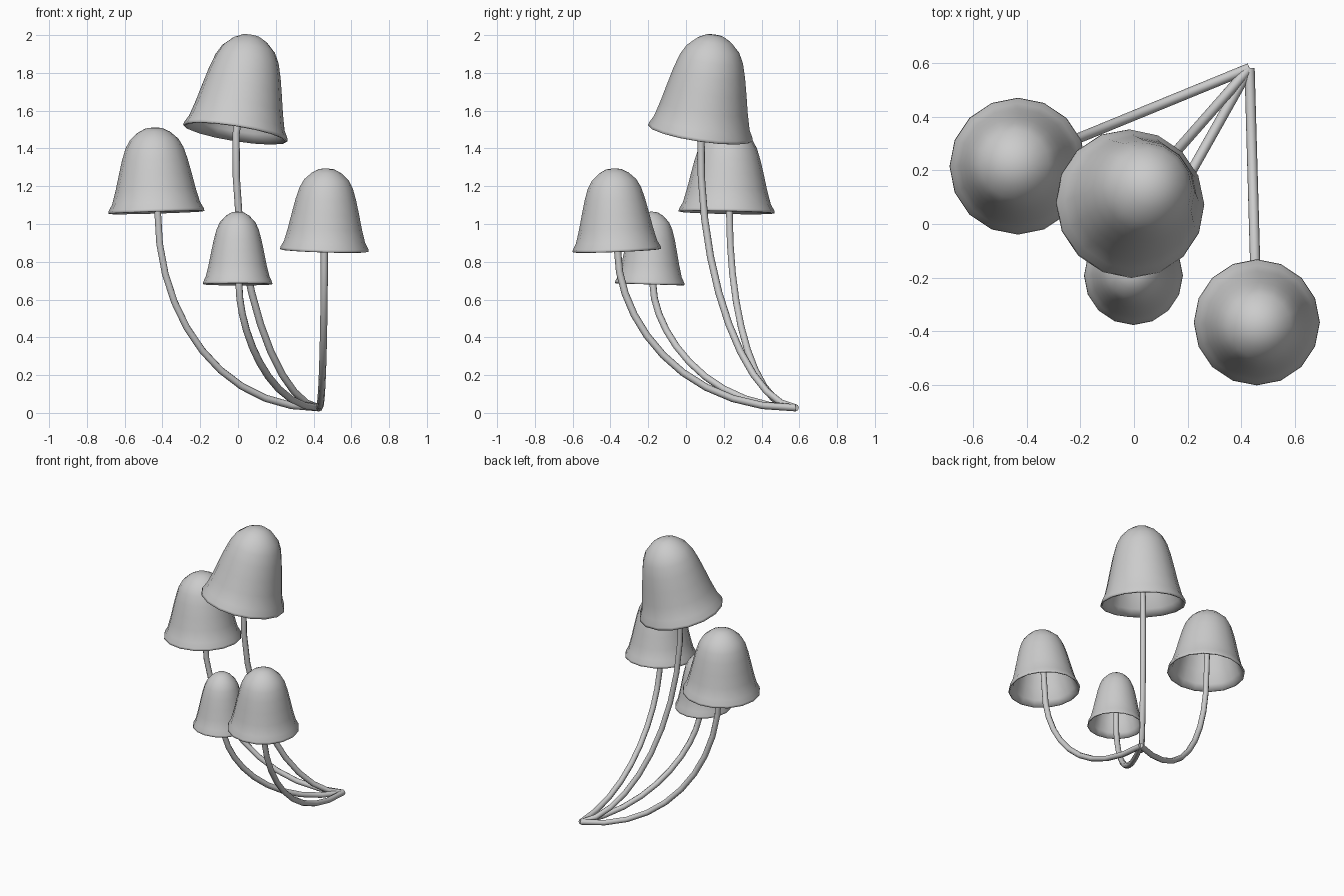
import bpy, bmesh, math
from mathutils import Vector

if "Cube" in bpy.data.objects:
    bpy.data.objects.remove(bpy.data.objects["Cube"])

BASE = Vector((0.43, 0.58))   # shared root of all stems (x, y)
SIDES = 16

# Cap profile as (radius, height): outer skin from the apex down, then the lip and the hollow inside
PROFILE = [(0.0, 1.0), (0.17, 0.99), (0.33, 0.945), (0.50, 0.86), (0.60, 0.76),
           (0.68, 0.62), (0.755, 0.45), (0.83, 0.27), (0.91, 0.11), (0.985, 0.035),
           (0.995, 0.005), (0.96, 0.0), (0.86, 0.09), (0.76, 0.27), (0.68, 0.45),
           (0.60, 0.62), (0.42, 0.82), (0.0, 0.93)]


def make_cap(name, centre, axis, radius, height):
    bm = bmesh.new()
    verts = [bm.verts.new((r * radius, 0, z * height)) for r, z in PROFILE]
    edges = [bm.edges.new(p) for p in zip(verts, verts[1:])]
    bmesh.ops.spin(bm, geom=verts + edges, cent=(0, 0, 0), axis=(0, 0, 1),
                   angle=math.tau, steps=SIDES)
    bmesh.ops.remove_doubles(bm, verts=bm.verts, dist=1e-4)
    bmesh.ops.recalc_face_normals(bm, faces=bm.faces)
    for f in bm.faces:
        f.smooth = True
    mesh = bpy.data.meshes.new(name)
    bm.to_mesh(mesh)
    bm.free()
    ob = bpy.data.objects.new(name, mesh)
    ob.location = centre
    ob.rotation_mode = 'QUATERNION'
    ob.rotation_quaternion = Vector((0, 0, 1)).rotation_difference(axis)
    bpy.context.collection.objects.link(ob)


def make_stem(name, foot, handles, neck_z, tip):
    # handles are (fraction of the way from root to neck, height)
    def at(t, z):
        p = BASE.lerp(Vector(foot), t)
        return Vector((p.x, p.y, z))
    curve = bpy.data.curves.new(name, 'CURVE')
    curve.dimensions = '3D'
    curve.bevel_depth = 0.019
    curve.bevel_resolution = 2
    curve.resolution_u = 10
    curve.use_fill_caps = True
    sp = curve.splines.new('BEZIER')
    sp.bezier_points.add(2)
    a, b, c = sp.bezier_points
    for p in (a, b, c):
        p.handle_left_type = p.handle_right_type = 'FREE'
    root, neck = at(0, 0.027), at(1, neck_z)
    a.co, a.handle_left, a.handle_right = root, root, at(*handles[0])
    b.co, b.handle_left, b.handle_right = neck, at(*handles[1]), neck.lerp(tip, 0.33)
    c.co, c.handle_left, c.handle_right = tip, neck.lerp(tip, 0.67), tip
    ob = bpy.data.objects.new(name, curve)
    bpy.context.collection.objects.link(ob)
    bpy.ops.object.select_all(action='DESELECT')
    ob.select_set(True)
    bpy.context.view_layer.objects.active = ob
    bpy.ops.object.convert(target='MESH')
    bpy.ops.object.shade_smooth_by_angle(angle=math.radians(50))


# name, rim centre, cap axis, rim radius, height, stem neck (x, y), stem handles
MUSHROOMS = [
    ("tall", (-0.015, 0.075, 1.478), (0.16, 0.15, 1), 0.281, 0.535,
     (-0.01, 0.08), ((0.5, 0.05), (1.05, 0.7))),
    ("left", (-0.432, 0.215, 1.06), (-0.03, 0.02, 1), 0.256, 0.452,
     (-0.425, 0.23), ((0.6, 0.02), (1.0, 0.5))),
    ("right", (0.457, -0.366, 0.858), (0.03, -0.04, 1), 0.236, 0.437,
     (0.457, -0.362), ((0.65, 0.02), (1.0, 0.5))),
    ("small", (-0.002, -0.192, 0.68), (0.0, 0.03, 1), 0.185, 0.386,
     (0.005, -0.175), ((0.65, 0.03), (1.0, 0.45))),
]

for name, centre, axis, radius, height, foot, handles in MUSHROOMS:
    centre, axis = Vector(centre), Vector(axis).normalized()
    make_cap(name + "_cap", centre, axis, radius, height)
    make_stem(name + "_stem", foot, handles, centre.z, centre + axis * height * 0.94)
